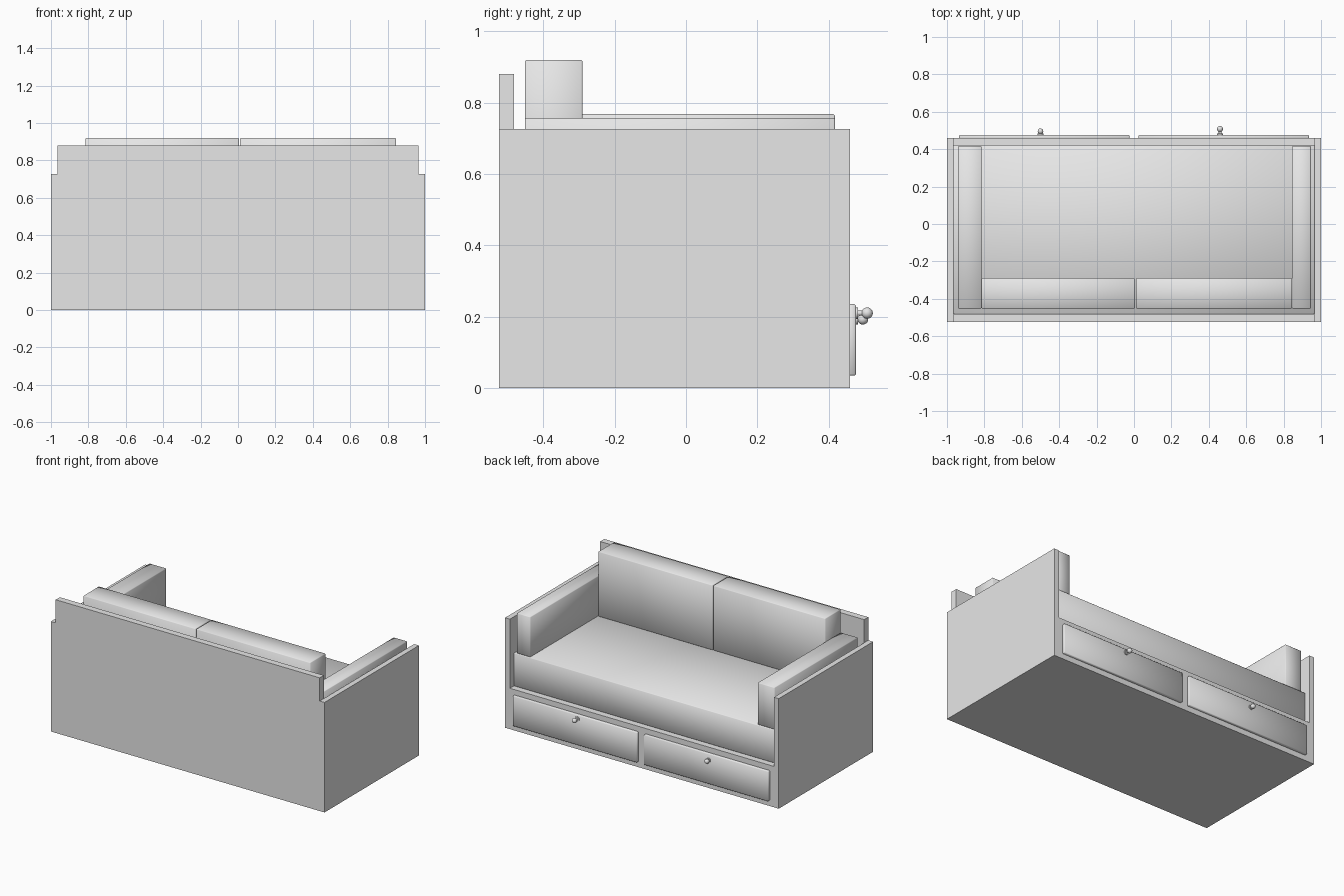
import bpy
from math import radians

cube = bpy.data.objects.get("Cube")
if cube:
    bpy.data.objects.remove(cube, do_unlink=True)

grey = bpy.data.materials.new("light_grey")
grey.use_nodes = True
grey.diffuse_color = (0.8, 0.8, 0.8, 1)
grey.node_tree.nodes["Principled BSDF"].inputs["Base Color"].default_value = (0.8, 0.8, 0.8, 1)


def box(name, x, y, z, soft=0):
    """Box from (min, max) spans; soft gives a rounded, smooth-shaded pad."""
    spans = (x, y, z)
    bpy.ops.mesh.primitive_cube_add(size=1, location=[sum(s) / 2 for s in spans])
    ob = bpy.context.object
    ob.name = name
    ob.scale = [s[1] - s[0] for s in spans]
    bpy.ops.object.transform_apply(location=False, rotation=False, scale=True)
    ob.data.materials.append(grey)
    if soft:
        bevel = ob.modifiers.new("soft_edge", "BEVEL")
        bevel.width = soft
        bevel.segments = 1
        bpy.ops.object.shade_smooth()
    return ob


def knob(name, x, z, reach, radius):
    """Round drawer pull: mounting disc, stem and ball."""
    face = 0.475
    for part, r, length in (("plate", radius, 0.008), ("stem", radius * 0.45, reach)):
        bpy.ops.mesh.primitive_cylinder_add(
            vertices=16, radius=r, depth=length,
            location=(x, face + length / 2, z), rotation=(radians(90), 0, 0))
        bpy.context.object.name = f"{name}_{part}"
        bpy.context.object.data.materials.append(grey)
        bpy.ops.object.shade_smooth_by_angle(angle=radians(40))
    bpy.ops.mesh.primitive_uv_sphere_add(
        segments=16, ring_count=10, radius=radius, location=(x, face + reach, z))
    bpy.context.object.name = f"{name}_ball"
    bpy.context.object.data.materials.append(grey)
    bpy.ops.object.shade_smooth()


# Wooden frame
inner = 0.965
seat_base, seat_top = 0.27, 0.49
box("left_side_panel", (inner, 1), (-0.525, 0.46), (0, 0.727))
box("right_side_panel", (-1, -inner), (-0.525, 0.46), (0, 0.727))
box("back_panel", (-inner, inner), (-0.525, -0.482), (0, 0.88))
box("base", (-inner, inner), (-0.482, 0.46), (0, seat_base))

# Seat, arm and back cushions
box("seat_cushion", (-inner, inner), (-0.482, 0.422), (seat_base, seat_top), 0.004)
box("left_arm_cushion", (0.845, 0.945), (-0.452, 0.418), (seat_top, 0.757), 0.004)
box("right_arm_cushion", (-0.94, -0.815), (-0.452, 0.418), (seat_top, 0.768), 0.004)
box("left_back_cushion", (0.01, 0.845), (-0.452, -0.29), (seat_top, 0.92), 0.004)
box("right_back_cushion", (-0.815, 0.005), (-0.452, -0.29), (seat_top, 0.92), 0.004)

# Drawers and pulls
box("left_drawer", (0.025, 0.935), (0.45, 0.477), (0.035, 0.235), 0.004)
box("right_drawer", (-0.935, -0.025), (0.45, 0.477), (0.035, 0.235), 0.004)
knob("left_knob", 0.46, 0.21, 0.033, 0.016)
knob("right_knob", -0.5, 0.193, 0.021, 0.015)
